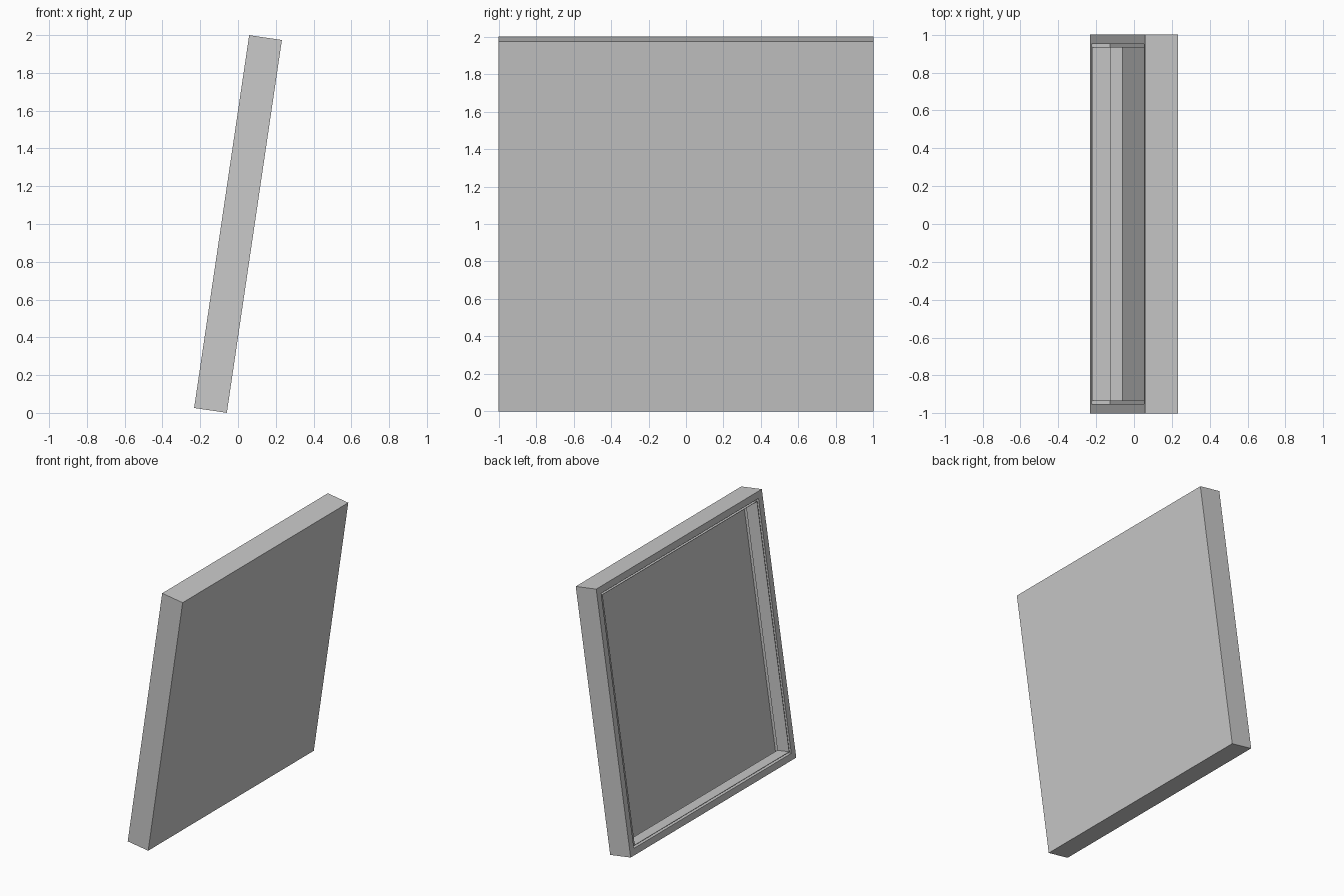
import bpy, bmesh, math

cube = bpy.data.objects.get("Cube")
if cube:
    bpy.data.objects.remove(cube, do_unlink=True)

THICK, HALF_Y, HALF_Z = 0.175, 1.0, 0.9975
TILT = math.radians(8.4)
SHEET = 0.003                       # wall thickness of the folded sheet
RIM, LINER, LIP = 0.05, 0.065, 0.1  # rim width, liner inset, depth of the folded lip

grey = bpy.data.materials.new("plain grey")
grey.use_nodes = True
colour = (0.59, 0.59, 0.59, 1)
grey.diffuse_color = colour
grey.node_tree.nodes["Principled BSDF"].inputs["Base Color"].default_value = colour

# Section through the edge as (depth from the rim, inset from the outside)
section = [
    (THICK, 0), (0, 0),                                    # outer wall
    (0, RIM), (LIP, RIM),                                  # rim and lip
    (LIP, LINER), (SHEET, LINER),                          # narrow groove
    (SHEET, LINER + SHEET), (LIP + SHEET, LINER + SHEET),  # liner
    (LIP + SHEET, RIM - SHEET), (SHEET, RIM - SHEET),      # back of the lip
    (SHEET, SHEET), (THICK - SHEET, SHEET),                # inside of the outer wall
]


def square_loop(bm, depth, inset):
    y, z = HALF_Y - inset, HALF_Z - inset
    return [bm.verts.new((depth - THICK / 2, sy * y, sz * z))
            for sy, sz in ((-1, -1), (1, -1), (1, 1), (-1, 1))]


# Hollow leaning panel: the section swept round a square, closed by the back sheet
bm = bmesh.new()
loops = [square_loop(bm, *point) for point in section]
for a, b in zip(loops, loops[1:]):
    for i in range(4):
        j = (i + 1) % 4
        bm.faces.new((a[i], a[j], b[j], b[i]))
bm.faces.new(loops[0])
bm.faces.new(loops[-1])
bmesh.ops.recalc_face_normals(bm, faces=bm.faces)

mesh = bpy.data.meshes.new("leaning_panel")
bm.to_mesh(mesh)
bm.free()
mesh.materials.append(grey)
panel = bpy.data.objects.new("leaning_panel", mesh)
panel.location.z = 1
panel.rotation_euler.y = TILT
bpy.context.collection.objects.link(panel)
